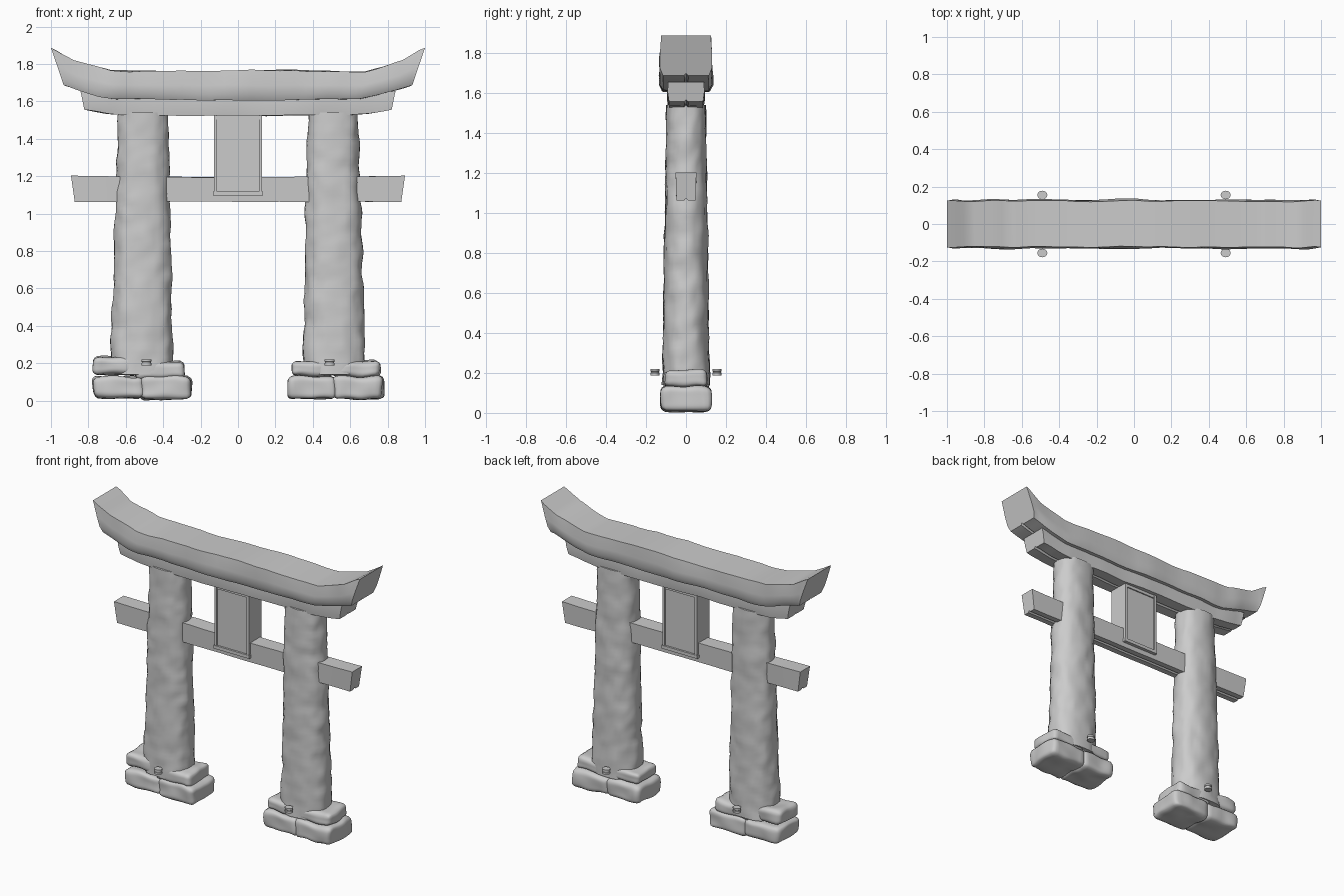
import bpy, bmesh, math
from mathutils import Vector, noise

if "Cube" in bpy.data.objects:
    bpy.data.objects.remove(bpy.data.objects["Cube"])


def finish(name, bm, angle=35):
    bmesh.ops.recalc_face_normals(bm, faces=bm.faces)
    me = bpy.data.meshes.new(name)
    bm.to_mesh(me)
    bm.free()
    ob = bpy.data.objects.new(name, me)
    bpy.context.collection.objects.link(ob)
    bpy.ops.object.select_all(action='DESELECT')
    ob.select_set(True)
    bpy.context.view_layer.objects.active = ob
    bpy.ops.object.shade_smooth_by_angle(angle=math.radians(angle))
    return ob


def wobble(p, amp, freq):
    return p + noise.noise_vector(Vector(p) * freq) * amp


def skin(bm, rings):
    # bridge consecutive closed rings of points and cap both ends
    rows = [[bm.verts.new(p) for p in r] for r in rings]
    n = len(rows[0])
    for a, b in zip(rows, rows[1:]):
        for i in range(n):
            j = (i + 1) % n
            bm.faces.new((a[i], a[j], b[j], b[i]))
    bm.faces.new(rows[0])
    bm.faces.new(rows[-1])


def beam(name, half, section, amp, steps=4):
    # half: stations (x_top, z_top, x_bottom, z_bottom) for x >= 0, mirrored
    # section: (y, t) with t running from bottom 0 to top 1
    st = [(-a, b, -c, d) for a, b, c, d in reversed(half[1:])] + half
    fine = []
    for a, b in zip(st, st[1:]):
        for k in range(steps):
            fine.append([u + (v - u) * k / steps for u, v in zip(a, b)])
    fine.append(st[-1])
    rings = []
    for i, (xt, zt, xb, zb) in enumerate(fine):
        w = 0 if i in (0, len(fine) - 1) else amp
        rings.append([wobble(Vector((xb + (xt - xb) * t, y, zb + (zt - zb) * t)), w, 6)
                      for y, t in section])
    bm = bmesh.new()
    skin(bm, rings)
    return finish(name, bm)


def box(name, c, s):
    bm = bmesh.new()
    bmesh.ops.create_cube(bm, size=1)
    for v in bm.verts:
        v.co = Vector([v.co[i] * s[i] + c[i] for i in range(3)])
    return finish(name, bm)


def stone(name, x0, x1, hy, z0, z1, r=0.028):
    # rounded block with an uneven surface
    h = Vector(((x1 - x0) / 2, hy, (z1 - z0) / 2))
    c = Vector(((x0 + x1) / 2, 0, (z0 + z1) / 2))
    bm = bmesh.new()
    bmesh.ops.create_cube(bm, size=2)
    bmesh.ops.subdivide_edges(bm, edges=bm.edges[:], cuts=11, use_grid_fill=True)
    for v in bm.verts:
        p = Vector([v.co[i] * h[i] for i in range(3)])
        q = Vector([max(-h[i] + r, min(h[i] - r, p[i])) for i in range(3)])
        d = p - q
        if d.length > 1e-6:
            p = q + d.normalized() * r
        v.co = wobble(p + c, 0.012, 9)
        v.co.z = max(v.co.z, 0)
    return finish(name, bm, 50)


def pillar(name, side):
    # oval, tapering trunk with a hewn surface
    bm = bmesh.new()
    rings, n, m = [], 36, 60
    for k in range(m + 1):
        t = k / m
        z = 0.14 + 1.40 * t
        rx, ry = 0.168 - 0.034 * t, 0.118 - 0.020 * t
        cx = side * (0.515 - 0.008 * t)
        ring = []
        for i in range(n):
            a = 2 * math.pi * i / n
            ca, sa = math.cos(a), math.sin(a)
            s = Vector((cx + rx * ca, ry * sa, z * 0.6))
            f = 1 + 0.065 * noise.noise(s * 14) + 0.04 * noise.noise(s * 29)
            # slightly squared oval
            px = math.copysign(abs(ca) ** 0.88, ca)
            py = math.copysign(abs(sa) ** 0.88, sa)
            ring.append((cx + rx * px * f, ry * py * f, z))
        rings.append(ring)
    skin(bm, rings)
    return finish(name, bm, 40)


# top lintel with upswept ends
beam("top_lintel",
     [(0, 1.765, 0, 1.61), (0.3, 1.765, 0.3, 1.608), (0.55, 1.762, 0.54, 1.608),
      (0.68, 1.764, 0.65, 1.613), (0.78, 1.79, 0.75, 1.632),
      (0.88, 1.818, 0.84, 1.657), (1.0, 1.887, 0.932, 1.687)],
     [(-0.115, 0), (-0.01, 0), (0, 0.06), (0.01, 0), (0.115, 0), (0.131, 0.2),
      (0.131, 0.5), (0.124, 1), (-0.124, 1), (-0.131, 0.5), (-0.131, 0.2)], 0.01)

# second lintel under it
beam("lower_lintel",
     [(0, 1.62, 0, 1.525), (0.3, 1.62, 0.3, 1.525), (0.6, 1.62, 0.59, 1.526),
      (0.72, 1.635, 0.7, 1.535), (0.842, 1.655, 0.822, 1.556)],
     [(-0.085, 0), (-0.01, 0), (0, 0.1), (0.01, 0), (0.085, 0),
      (0.092, 0.5), (0.09, 1), (-0.09, 1), (-0.092, 0.5)], 0.007)

# tie beam through the pillars
beam("tie_beam", [(0, 1.195, 0, 1.063), (0.45, 1.196, 0.44, 1.063), (0.893, 1.203, 0.873, 1.063)],
     [(-0.048, 0), (-0.01, 0), (0, 0.08), (0.01, 0), (0.048, 0),
      (0.052, 1), (-0.052, 1)], 0.003)

# blank hanging plaque with frame
box("plaque_panel", (0, 0, 1.315), (0.24, 0.116, 0.42))
for s, label in ((-1, "left"), (1, "right")):
    box(f"plaque_frame_{label}", (s * 0.121, 0, 1.315), (0.016, 0.136, 0.42))
box("plaque_frame_top", (0, 0, 1.513), (0.25, 0.132, 0.02))
box("plaque_frame_bottom", (0, 0, 1.107), (0.268, 0.142, 0.022))

# pillars
pillar("left_pillar", -1)
pillar("right_pillar", 1)

# base stones: x range, half depth, z range
stones = [(-0.775, -0.51, 0.122, 0.015, 0.13), (-0.525, -0.252, 0.124, 0.008, 0.13),
          (-0.772, -0.53, 0.105, 0.14, 0.235), (-0.55, -0.285, 0.112, 0.115, 0.21),
          (0.265, 0.52, 0.122, 0.01, 0.13), (0.505, 0.775, 0.124, 0.01, 0.132),
          (0.285, 0.51, 0.11, 0.13, 0.215), (0.495, 0.757, 0.11, 0.13, 0.212)]
for i, s in enumerate(stones):
    stone(f"base_stone_{i + 1}", *s)

# small round pegs in front of and behind each base
for sx in (-1, 1):
    for sy in (-1, 1):
        bm = bmesh.new()
        prof = [(0.027, 0.188), (0.027, 0.2), (0.024, 0.202), (0.024, 0.207),
                (0.027, 0.209), (0.027, 0.22)]
        skin(bm, [[(sx * 0.49 + r * math.cos(i * math.pi / 8),
                    sy * 0.155 + 0.85 * r * math.sin(i * math.pi / 8), z)
                   for i in range(16)] for r, z in prof])
        finish(f"peg_{'left' if sx < 0 else 'right'}_{'front' if sy < 0 else 'back'}", bm)
